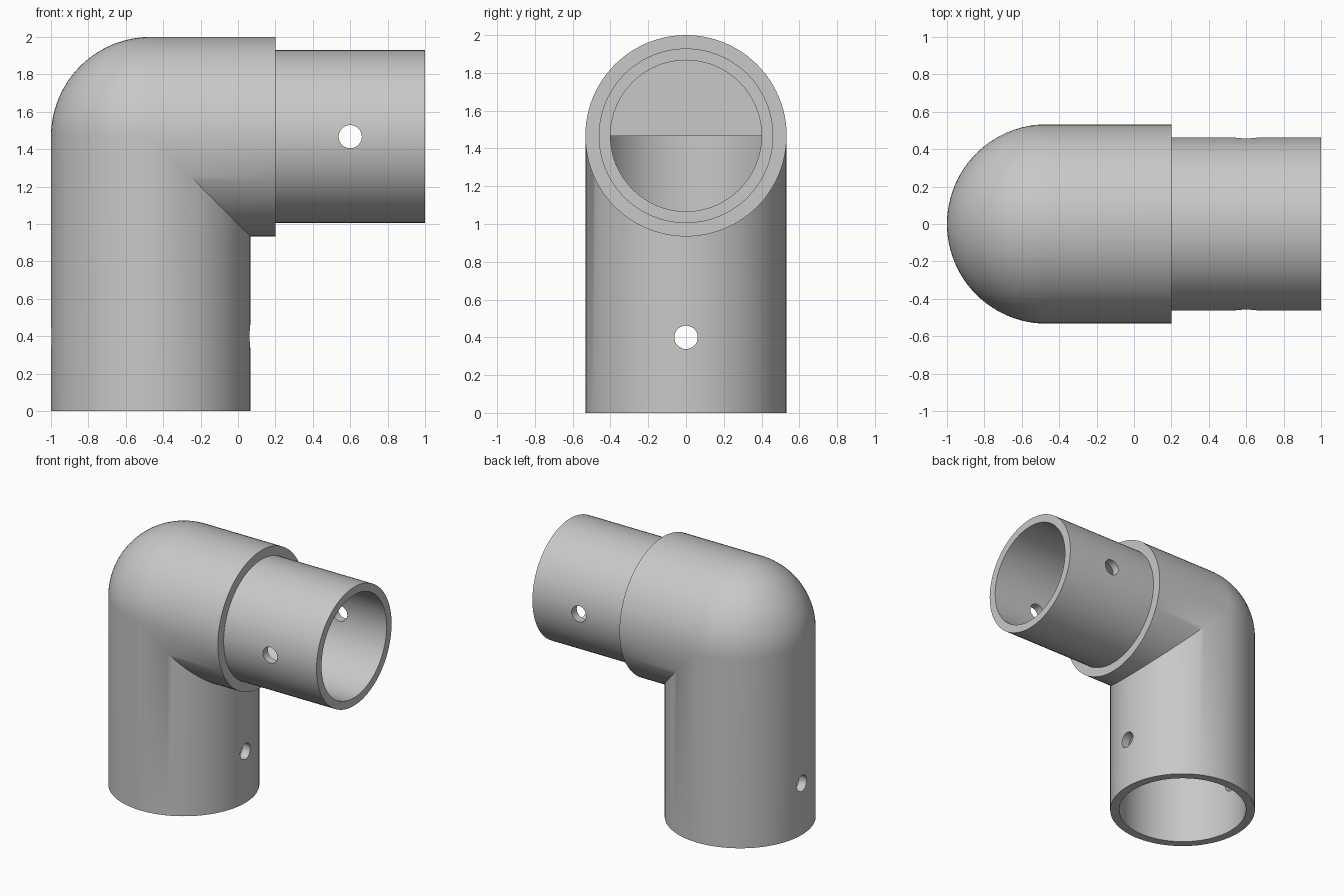
import bpy, bmesh, math
from mathutils import Vector

cube = bpy.data.objects.get("Cube")
if cube:
    bpy.data.objects.remove(cube)

SIDES = 96
BEND_STEPS = 24
OUTER, SPIGOT, SOCKET_BORE, SPIGOT_BORE, PIN = 0.533, 0.462, 0.467, 0.4, 0.062
CX, CZ = -0.467, 1.467          # where the two tube axes meet
SHOULDER_X, END_X = 0.2, 1.0

grey = bpy.data.materials.new("plain grey")
grey.use_nodes = True
colour = (0.58, 0.58, 0.58, 1)
grey.diffuse_color = colour
grey.node_tree.nodes["Principled BSDF"].inputs["Base Color"].default_value = colour


def bend_point(a, t):
    """Section point swept round the outer bend; the inner side stays mitred."""
    u, y = OUTER * math.cos(a), OUTER * math.sin(a)
    if u > 0:
        return Vector((CX + u, y, CZ - u))
    return Vector((CX + u * math.cos(t), y, CZ - u * math.sin(t)))


def end_point(a, x, r):
    return Vector((x, r * math.sin(a), CZ - r * math.cos(a)))


# Solid elbow: socket leg, rounded bend, shoulder and narrower spigot
angles = [2 * math.pi * i / SIDES for i in range(SIDES)]
rings = [[Vector((CX + OUTER * math.cos(a), OUTER * math.sin(a), 0)) for a in angles]]
rings += [[bend_point(a, math.pi / 2 * k / BEND_STEPS) for a in angles]
          for k in range(BEND_STEPS + 1)]
for x, r in ((SHOULDER_X, OUTER), (SHOULDER_X, SPIGOT), (END_X, SPIGOT)):
    rings.append([end_point(a, x, r) for a in angles])

bm = bmesh.new()
verts = [[bm.verts.new(p) for p in ring] for ring in rings]
for low, high in zip(verts, verts[1:]):
    for i in range(SIDES):
        j = (i + 1) % SIDES
        bm.faces.new((low[i], low[j], high[j], high[i]))
bm.faces.new(verts[0][::-1])
bm.faces.new(verts[-1])
bmesh.ops.remove_doubles(bm, verts=bm.verts[:], dist=1e-5)
bmesh.ops.recalc_face_normals(bm, faces=bm.faces[:])
mesh = bpy.data.meshes.new("elbow_fitting")
bm.to_mesh(mesh)
bm.free()
elbow = bpy.data.objects.new("elbow_fitting", mesh)
bpy.context.collection.objects.link(elbow)
mesh.materials.append(grey)


def drill(name, start, end, radius, sides):
    """Cut a round hole from start to end."""
    start, end = Vector(start), Vector(end)
    axis = end - start
    bpy.ops.mesh.primitive_cylinder_add(
        vertices=sides, radius=radius, depth=axis.length,
        location=(start + end) / 2, rotation=axis.to_track_quat('Z', 'Y').to_euler())
    cutter = bpy.context.object
    cutter.name = name
    cutter.hide_render = True
    cutter.data.materials.append(grey)
    bpy.ops.object.select_all(action='DESELECT')
    bpy.context.view_layer.objects.active = elbow
    elbow.select_set(True)
    mod = elbow.modifiers.new(name, 'BOOLEAN')
    mod.operation = 'DIFFERENCE'
    mod.solver = 'EXACT'
    mod.object = cutter
    bpy.ops.object.modifier_apply(modifier=mod.name)
    bpy.data.objects.remove(cutter)


# Bores meeting at the corner, then the cross holes for pins
drill("socket_bore", (CX, 0, -0.2), (CX, 0, CZ), SOCKET_BORE, SIDES)
drill("spigot_bore", (CX, 0, CZ), (END_X + 0.2, 0, CZ), SPIGOT_BORE, SIDES)
drill("spigot_pin_hole", (0.6, -0.8, CZ), (0.6, 0.8, CZ), PIN, 32)
drill("socket_pin_hole", (CX - 0.8, 0, 0.4), (CX + 0.8, 0, 0.4), PIN, 32)

bpy.ops.object.shade_smooth_by_angle(angle=math.radians(30))
